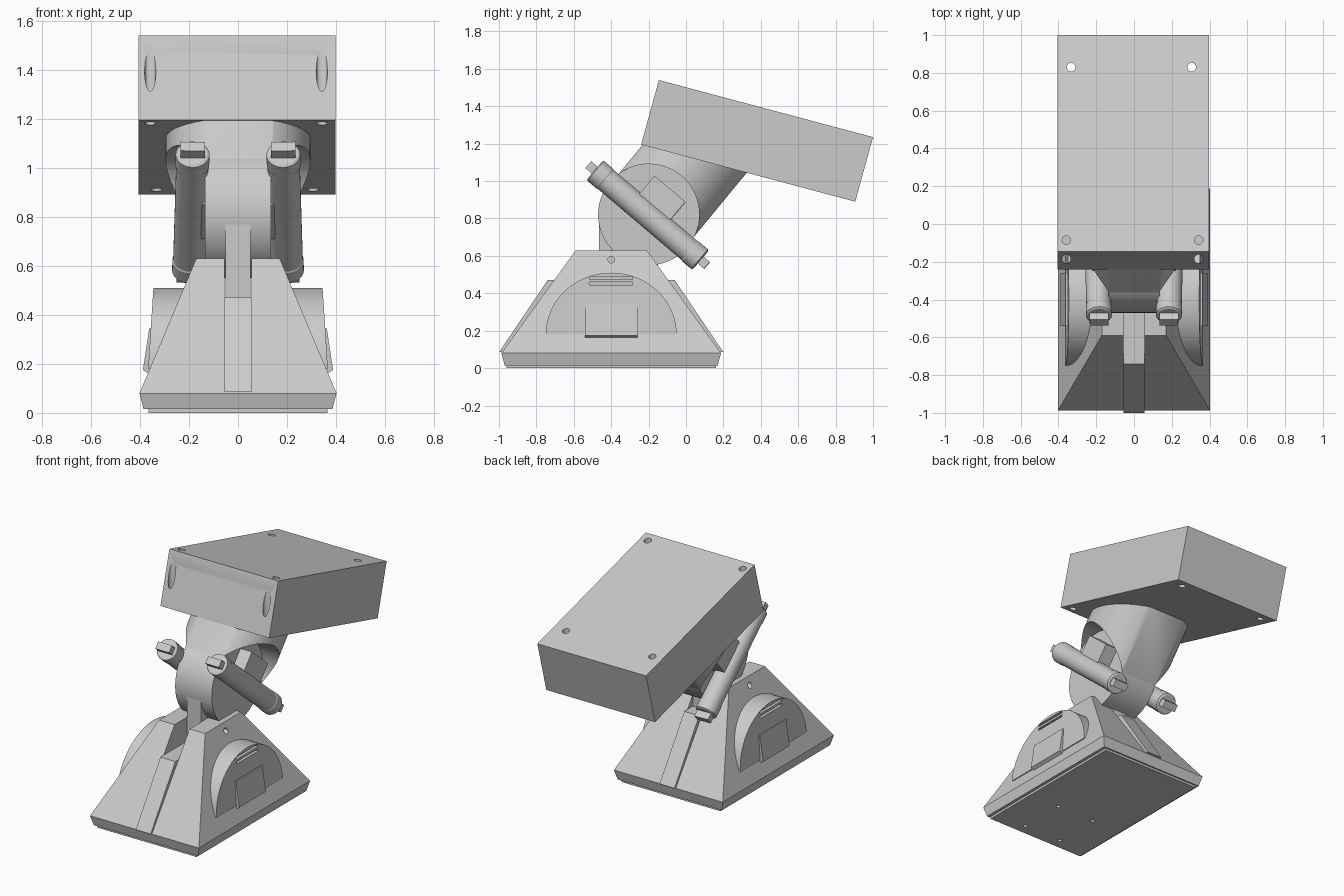
import bpy, bmesh, math
from mathutils import Vector, Matrix

old = bpy.data.objects.get("Cube")
if old:
    bpy.data.objects.remove(old, do_unlink=True)

GREY = (0.6, 0.6, 0.6, 1)
grey = bpy.data.materials.new("light grey")
grey.use_nodes = True
grey.diffuse_color = GREY
grey.node_tree.nodes["Principled BSDF"].inputs["Base Color"].default_value = GREY


def finish(name, bm):
    bmesh.ops.recalc_face_normals(bm, faces=bm.faces[:])
    me = bpy.data.meshes.new(name)
    bm.to_mesh(me)
    bm.free()
    me.materials.append(grey)
    ob = bpy.data.objects.new(name, me)
    bpy.context.collection.objects.link(ob)
    return ob


def loft(name, loops):
    """Skin a closed solid through rings with equal point counts."""
    bm = bmesh.new()
    rings = [[bm.verts.new(p) for p in loop] for loop in loops]
    n = len(rings[0])
    for a, b in zip(rings, rings[1:]):
        for i in range(n):
            j = (i + 1) % n
            bm.faces.new((a[i], a[j], b[j], b[i]))
    bm.faces.new(rings[0])
    bm.faces.new(rings[-1])
    return finish(name, bm)


def prism(name, profile, x0, x1):
    """Extrude a (y, z) profile along x."""
    return loft(name, [[(x, y, z) for y, z in profile] for x in (x0, x1)])


def rect(z, x, y0, y1):
    return [(-x, y0, z), (x, y0, z), (x, y1, z), (-x, y1, z)]


def lathe(name, start, axis, profile, sides=40):
    """Rings given as (distance along axis, radius)."""
    q = Vector(axis).to_track_quat('Z', 'Y')
    angles = [2 * math.pi * i / sides for i in range(sides)]
    return loft(name, [[Vector(start) + q @ Vector((r * math.cos(a), r * math.sin(a), t))
                        for a in angles] for t, r in profile])


def cut(ob, cutters):
    for c in cutters:
        c.hide_render = True
        mod = ob.modifiers.new("cut", 'BOOLEAN')
        mod.operation = 'DIFFERENCE'
        mod.solver = 'EXACT'
        mod.object = c
        with bpy.context.temp_override(object=ob, active_object=ob, selected_objects=[ob]):
            bpy.ops.object.modifier_apply(modifier=mod.name)
        bpy.data.objects.remove(c, do_unlink=True)


def smooth(ob):
    bpy.ops.object.select_all(action='DESELECT')
    ob.select_set(True)
    bpy.context.view_layer.objects.active = ob
    bpy.ops.object.shade_smooth_by_angle(angle=math.radians(30))


MID = -0.4  # centre of the base along y

# Base: foot plate, bevelled skirt and tapered body
foot = loft("foot_plate", [rect(z, 0.365, MID - 0.56, MID + 0.56) for z in (0, 0.03)])
cut(foot, [lathe("screw_cutter", (sx * 0.14, -0.73 + sy * 0.16, -0.01), (0, 0, 1),
                 [(0, 0.013), (0.03, 0.013)], 16) for sx in (-1, 1) for sy in (-1, 1)])
loft("base_skirt", [rect(0.015, 0.385, MID - 0.57, MID + 0.57),
                    rect(0.08, 0.402, MID - 0.587, MID + 0.587)])
body = loft("base_body", [rect(0.08, 0.402, MID - 0.587, MID + 0.587),
                          rect(0.63, 0.17, MID - 0.19, MID + 0.19)])
slot = [(-1, 0.47), (0.2, 0.47), (0.2, 0.7), (-1, 0.7)]
cut(body, [prism("slot_cutter", slot, -0.055, 0.055)]
    + [lathe("pin_cutter", (s * 0.13, MID, 0.58), (s, 0, 0), [(0, 0.018), (0.2, 0.018)], 20)
       for s in (-1, 1)])
smooth(body)

# Raised centre ribs on the front and back slopes
for s, side in ((-1, "front"), (1, "back")):
    rib = [(0.6, 0.085), (0.34, 0.47), (0.3, 0.47), (0.55, 0.085)]
    prism(side + "_rib", [(MID + s * y, z) for y, z in rib], -0.055, 0.055)

# Side bulges with louvres and cover panels
for s, side in ((-1, "right"), (1, "left")):
    arc = [(MID + 0.35 * math.cos(math.pi * i / 40), 0.18 + 0.33 * math.sin(math.pi * i / 40))
           for i in range(41)]
    bulge = loft(side + "_bulge", [[(s * 0.15, y, z) for y, z in arc],
                                   [(s * (0.345 + (0.51 - z) * 0.065), y, z) for y, z in arc]])
    cut(bulge, [prism("louvre_cutter", [(MID - 0.115, z), (MID + 0.115, z),
                                        (MID + 0.115, z + 0.015), (MID - 0.115, z + 0.015)],
                      s * 0.325, s * 0.4) for z in (0.445, 0.475)])
    smooth(bulge)
    loft(side + "_cover_panel", [[(s * x, y, z) for x, z in
                                  ((0.33, 0.345), (0.362, 0.345), (0.388, 0.175), (0.36, 0.158))]
                                 for y in (MID - 0.14, MID + 0.14)])

# Neck rising from the slot
prism("neck", [(-0.465, 0.46), (-0.15, 0.46), (-0.15, 0.82), (-0.465, 0.86)], -0.052, 0.052)

# Tilting joint disc and the rounded column above it
HUB = Vector((0, -0.2, 0.82))
UP = Vector((0, 0.636, 0.772)).normalized()
ACROSS = Vector((0, UP.z, -UP.y))
disc = lathe("joint_disc", HUB - Vector((0.135, 0, 0)), (1, 0, 0), [(0, 0.27), (0.27, 0.27)], 64)
smooth(disc)

half = math.acos(0.135 / 0.295)
section = [(s * 0.295 * math.cos(a), s * 0.295 * math.sin(a)) for s in (1, -1)
           for a in [half * (i / 12 - 1) for i in range(25)]]
column = loft("column", [[HUB + Vector((x, 0, 0)) + ACROSS * u + UP * v for x, u in section]
                         for v in (0, 0.55)])
cut(column, [lathe("recess_cutter", HUB + Vector((s * 0.135, 0, 0)), (s, 0, 0),
                   [(0, 0.271), (0.3, 0.271)], 64) for s in (-1, 1)])
smooth(column)

# Clamp cylinders with end caps, grip blades and mounting blocks
for s, side in ((-1, "right"), (1, "left")):
    top = Vector((s * 0.185, -0.487, 1.058))
    bottom = Vector((s * 0.2, 0.078, 0.578))
    axis = (bottom - top).normalized()
    L = (bottom - top).length
    rod = lathe(side + "_clamp", top, axis,
                [(0, 0.06), (0.006, 0.069), (0.07, 0.069), (0.075, 0.066), (L - 0.075, 0.066),
                 (L - 0.07, 0.069), (L - 0.006, 0.069), (L, 0.06)])
    smooth(rod)
    normal = Vector((1, 0, 0)).cross(axis).normalized()
    if normal.z < 0:
        normal = -normal
    wide = axis.cross(normal)

    def block(name, origin, d, n, w):
        loft(name, [[origin + axis * a + normal * b + wide * c
                     for a, b in ((d[0], n[0]), (d[1], n[0]), (d[1], n[1]), (d[0], n[1]))]
                    for c in w])

    block(side + "_upper_blade", top, (-0.045, 0.01), (-0.024, 0.024), (-0.05, 0.05))
    block(side + "_lower_blade", bottom, (-0.01, 0.045), (-0.024, 0.024), (-0.05, 0.05))
    block(side + "_clamp_mount", (top + bottom) / 2, (-0.108, 0.108), (-0.05, 0.184),
          (-0.065, 0.03) if wide.x * s > 0 else (-0.03, 0.065))

# Tilted head block with vertical screw holes
head = prism("head_block", [(-0.24, 1.195), (0.905, 0.89), (1.0, 1.235), (-0.145, 1.54)],
             -0.405, 0.398)
holes = [(x, y, z) for y, z, xs in ((-0.185, 1.0, (-0.358, 0.342)), (0.83, 0.7, (-0.333, 0.305)),
                                    (-0.085, 1.46, (-0.358, 0.342))) for x in xs]
cut(head, [lathe("hole_cutter", p, (0, 0, 1), [(0, 0.023), (0.8, 0.023)], 24) for p in holes])
smooth(head)
